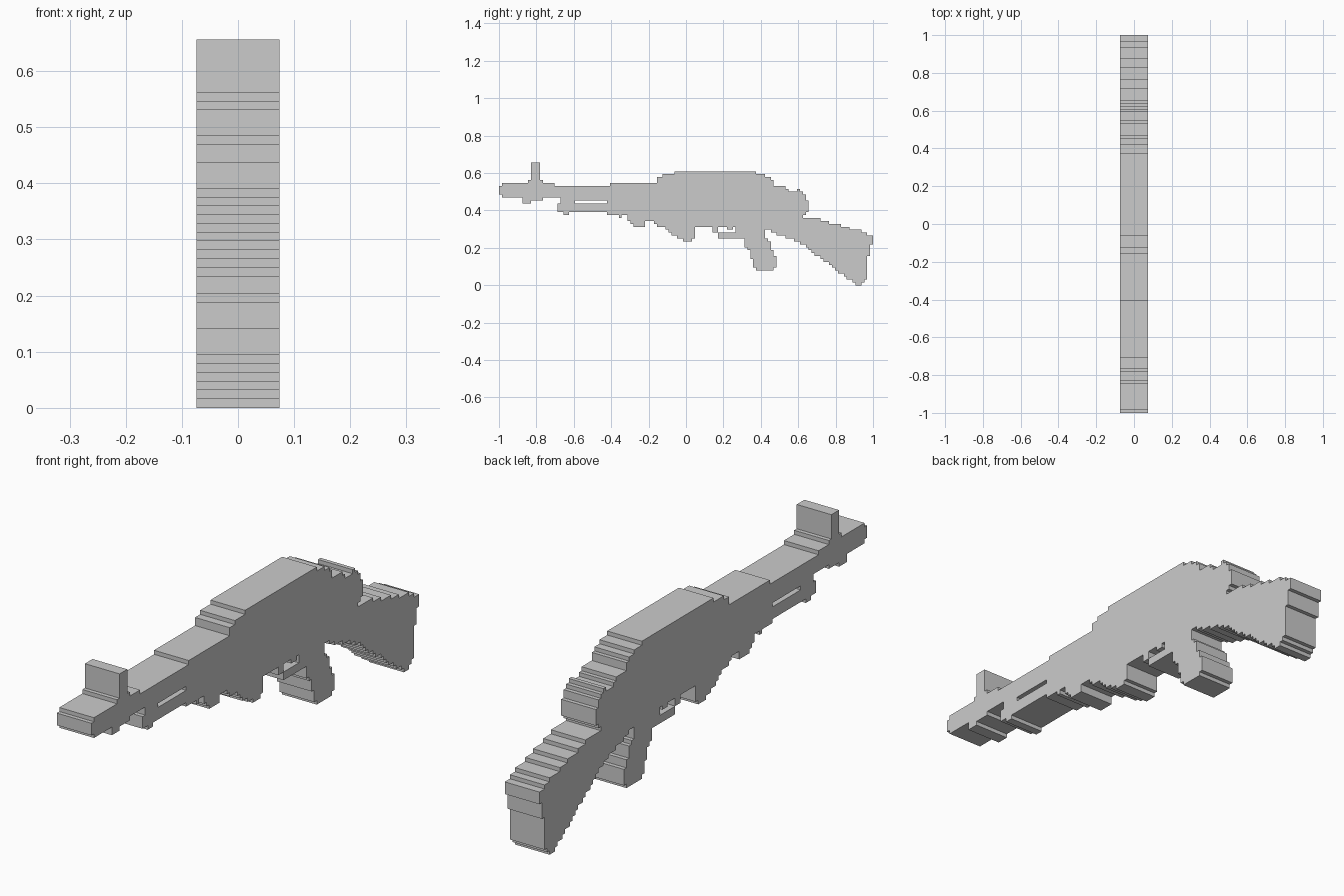
import bpy, bmesh

if "Cube" in bpy.data.objects:
    bpy.data.objects.remove(bpy.data.objects["Cube"])

P = 2 / 128      # size of one block of the stepped outline
HALF = 0.074     # half thickness
parts = {}       # part name -> set of (column, row) blocks


def steps(name, runs, end):
    """Add stepped runs (start column, bottom row, top row) up to the end column."""
    cells = parts.setdefault(name, set())
    for (c0, lo, hi), c1 in zip(runs, [r[0] for r in runs[1:]] + [end]):
        cells |= {(c, r) for c in range(c0, c1) for r in range(lo, hi)}


def hang(name, runs, end, top):
    """Stepped underside below a level top."""
    steps(name, [(c, lo, top) for c, lo in runs], end)


def rise(name, runs, end, bottom):
    """Stepped top above a level bottom."""
    steps(name, [(c, bottom, hi) for c, hi in runs], end)


def cut(name, c0, c1, r0, r1):
    parts[name] -= {(c, r) for c in range(c0, c1) for r in range(r0, r1)}


# barrel with muzzle
steps("barrel", [(0, 31, 34)], 1)
rise("barrel", [(1, 35), (19, 34), (38, 35)], 54, 30)

# front sight post and its base under the barrel
rise("front_sight", [(10, 36), (11, 42), (14, 36)], 15, 35)
hang("front_sight_base", [(8, 28), (11, 29)], 15, 30)

# handguard with a long slot
steps("handguard", [(20, 25, 28)], 21)
hang("handguard", [(21, 25), (22, 24), (24, 25), (37, 24), (41, 23), (42, 24),
                   (44, 22), (45, 21), (46, 20), (50, 22), (53, 21)], 54, 30)
cut("handguard", 26, 37, 28, 29)

# upper receiver, domed with a stepped rear
rise("receiver_cover", [(54, 37), (56, 38), (60, 39), (88, 38), (91, 37), (93, 36),
                        (94, 34), (98, 33), (99, 32), (102, 33), (103, 32), (104, 31)], 105, 30)

# lower receiver with magazine bulge
hang("receiver", [(54, 20), (57, 19), (58, 18), (59, 17), (61, 16), (63, 15), (66, 16),
                  (67, 20), (91, 19), (93, 18), (95, 17), (98, 23), (104, 24)], 105, 30)
steps("receiver", [(105, 25, 29)], 106)

# trigger guard and trigger
hang("trigger_guard", [(73, 18), (75, 16)], 84, 20)
cut("trigger_guard", 75, 81, 18, 20)
steps("trigger", [(78, 19, 20)], 80)

# grip
steps("grip", [(84, 13, 20), (85, 12, 20), (86, 9, 20), (87, 6, 20), (88, 5, 20),
               (91, 5, 16), (92, 5, 15), (93, 5, 12), (94, 6, 10)], 95)

# shoulder stock: stepped top, evenly sloping underside, notched butt
rise("stock", [(98, 23), (110, 22), (113, 21), (117, 20), (120, 19), (124, 18), (126, 17)], 128, 0)
for c in range(98, 122):
    cut("stock", c, c + 1, 0, 16 if c < 101 else round(15 - max(0, c - 102) * 15 / 20))
for c, low in ((124, 1), (125, 2), (126, 10), (127, 14)):
    cut("stock", c, c + 1, 0, low)

# turn blocks into meshes, leaving out the walls between touching blocks
solid = set().union(*parts.values())
SIDES = [(1, 0, (1, 0), (1, 1)), (-1, 0, (0, 1), (0, 0)),
         (0, 1, (1, 1), (0, 1)), (0, -1, (0, 0), (1, 0))]
for name, cells in parts.items():
    bm = bmesh.new()
    cache = {}

    def vert(c, r, s):
        if (c, r, s) not in cache:
            cache[c, r, s] = bm.verts.new((s * HALF, c * P - 1, r * P))
        return cache[c, r, s]

    for c, r in sorted(cells):
        ring = [(c, r), (c + 1, r), (c + 1, r + 1), (c, r + 1)]
        bm.faces.new([vert(*q, 1) for q in ring])
        bm.faces.new([vert(*q, -1) for q in reversed(ring)])
        for dc, dr, a, b in SIDES:
            if (c + dc, r + dr) not in solid:
                a2, b2 = (c + a[0], r + a[1]), (c + b[0], r + b[1])
                bm.faces.new([vert(*b2, 1), vert(*a2, 1), vert(*a2, -1), vert(*b2, -1)])
    bmesh.ops.dissolve_limit(bm, angle_limit=0.01, verts=bm.verts[:], edges=bm.edges[:])
    mesh = bpy.data.meshes.new(name)
    bm.to_mesh(mesh)
    bm.free()
    bpy.context.collection.objects.link(bpy.data.objects.new(name, mesh))
